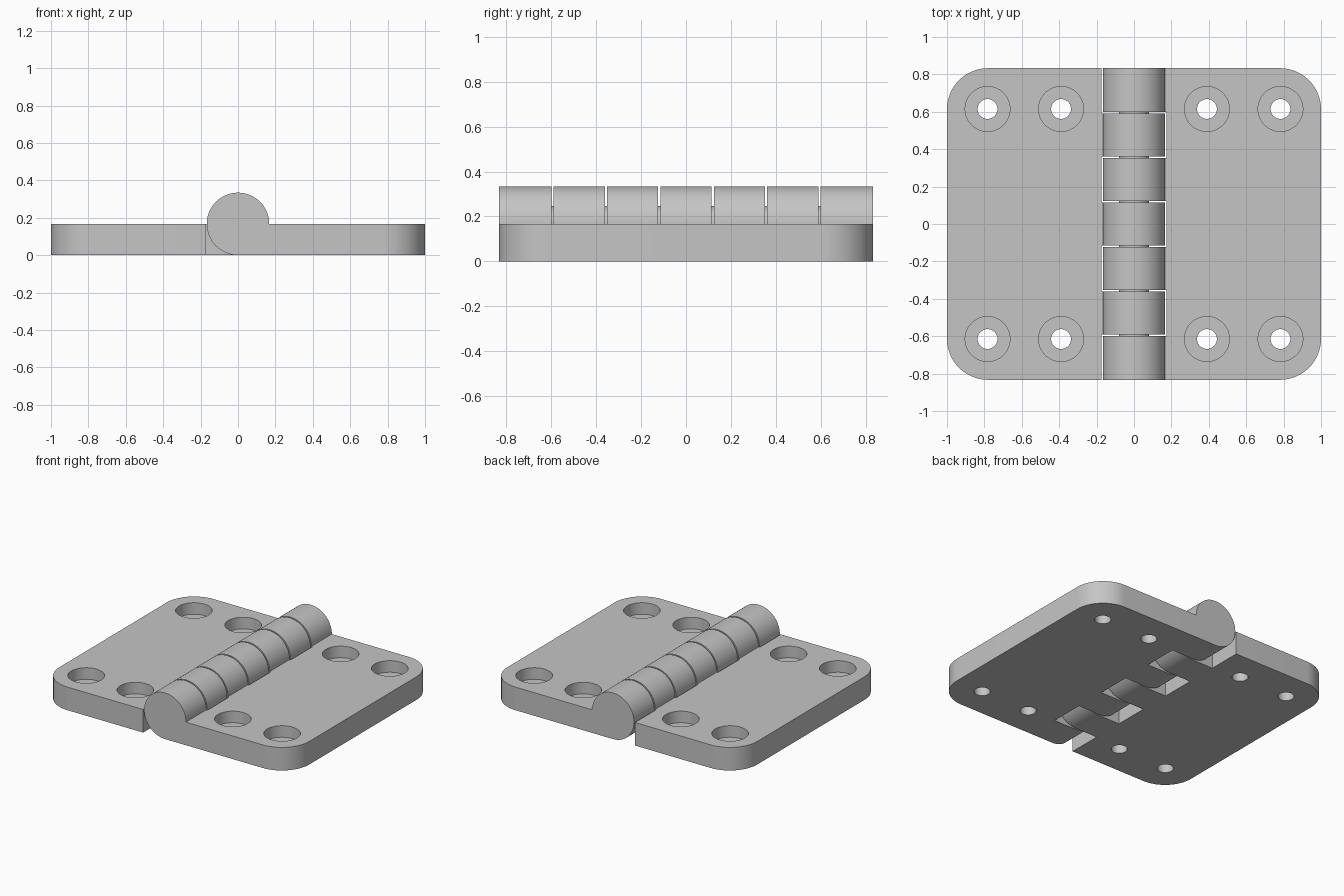
import bpy, bmesh, math
from mathutils import Vector

if "Cube" in bpy.data.objects:
    bpy.data.objects.remove(bpy.data.objects["Cube"], do_unlink=True)

HALF_Y = 0.833      # half width of the hinge
THICK = 0.167       # leaf thickness, also the barrel radius and axis height
INNER = 0.175       # inner edge of a leaf
CORNER = 0.22       # outer corner radius
GAP = 0.01          # clearance between knuckles
KNUCKLES = 7

grey = bpy.data.materials.new("satin grey metal")
grey.use_nodes = True
colour = (0.56, 0.56, 0.56, 1)
grey.diffuse_color = colour
grey.node_tree.nodes["Principled BSDF"].inputs["Base Color"].default_value = colour


def arc(cx, cy, r, start, end, steps):
    angles = [math.radians(start + (end - start) * i / steps) for i in range(steps + 1)]
    return [(cx + r * math.cos(a), cy + r * math.sin(a)) for a in angles]


def circle(cx, cy, r, steps=48):
    return arc(cx, cy, r, 0, 360, steps)[:-1]


def prism(name, outlines, lo, hi, along_y=False):
    """Extrude outlines along z, or x-z outlines along y."""
    bm = bmesh.new()
    for outline in outlines:
        place = (lambda u, v: (u, lo, v)) if along_y else (lambda u, v: (u, v, lo))
        face = bm.faces.new([bm.verts.new(place(u, v)) for u, v in outline])
        moved = bmesh.ops.extrude_face_region(bm, geom=[face])["geom"]
        step = Vector((0, hi - lo, 0)) if along_y else Vector((0, 0, hi - lo))
        bmesh.ops.translate(bm, vec=step, verts=[g for g in moved if isinstance(g, bmesh.types.BMVert)])
    bmesh.ops.recalc_face_normals(bm, faces=bm.faces)
    mesh = bpy.data.meshes.new(name)
    bm.to_mesh(mesh)
    bm.free()
    mesh.materials.append(grey)
    obj = bpy.data.objects.new(name, mesh)
    bpy.context.collection.objects.link(obj)
    return obj


def activate(obj):
    bpy.ops.object.select_all(action="DESELECT")
    obj.select_set(True)
    bpy.context.view_layer.objects.active = obj


def combine(target, other, operation):
    mod = target.modifiers.new(operation.lower(), "BOOLEAN")
    mod.operation, mod.object, mod.solver = operation, other, "EXACT"
    activate(target)
    bpy.ops.object.modifier_apply(modifier=mod.name)
    bpy.data.objects.remove(other, do_unlink=True)


def smooth(obj):
    activate(obj)
    bpy.ops.object.shade_smooth_by_angle(angle=math.radians(30))


def build_leaf(name, side, first):
    # Plate with two rounded outer corners
    c = HALF_Y - CORNER
    outline = [(INNER, -HALF_Y)] + arc(1 - CORNER, -c, CORNER, -90, 0, 16)
    outline += arc(1 - CORNER, c, CORNER, 0, 90, 16) + [(INNER, HALF_Y)]
    leaf = prism(name, [[(side * x, y) for x, y in outline]], 0, THICK)

    # Every other knuckle, running tangent into the plate
    profile = arc(0, THICK, THICK, 0, 270, 54) + [(INNER + 0.05, 0), (INNER + 0.05, THICK)]
    profile = [(side * x, z) for x, z in profile]
    pitch = 2 * HALF_Y / KNUCKLES
    for i in range(first, KNUCKLES, 2):
        lo = -HALF_Y + i * pitch + (GAP / 2 if i > 0 else 0)
        hi = -HALF_Y + (i + 1) * pitch - (GAP / 2 if i < KNUCKLES - 1 else 0)
        combine(leaf, prism("knuckle", [profile], lo, hi, True), "UNION")

    # Counterbored screw holes
    centres = [(side * x, y) for x in (0.39, 0.783) for y in (-0.615, 0.615)]
    for radius, floor in ((0.12, THICK / 2), (0.053, -0.1)):
        cutter = prism("cutter", [circle(x, y, radius) for x, y in centres], floor, 0.3)
        combine(leaf, cutter, "DIFFERENCE")
    smooth(leaf)


build_leaf("left_leaf", 1, 0)
build_leaf("right_leaf", -1, 1)

# Hinge pin, seen only in the gaps between knuckles
smooth(prism("hinge_pin", [circle(0, THICK, 0.08)], -0.75, 0.75, True))
